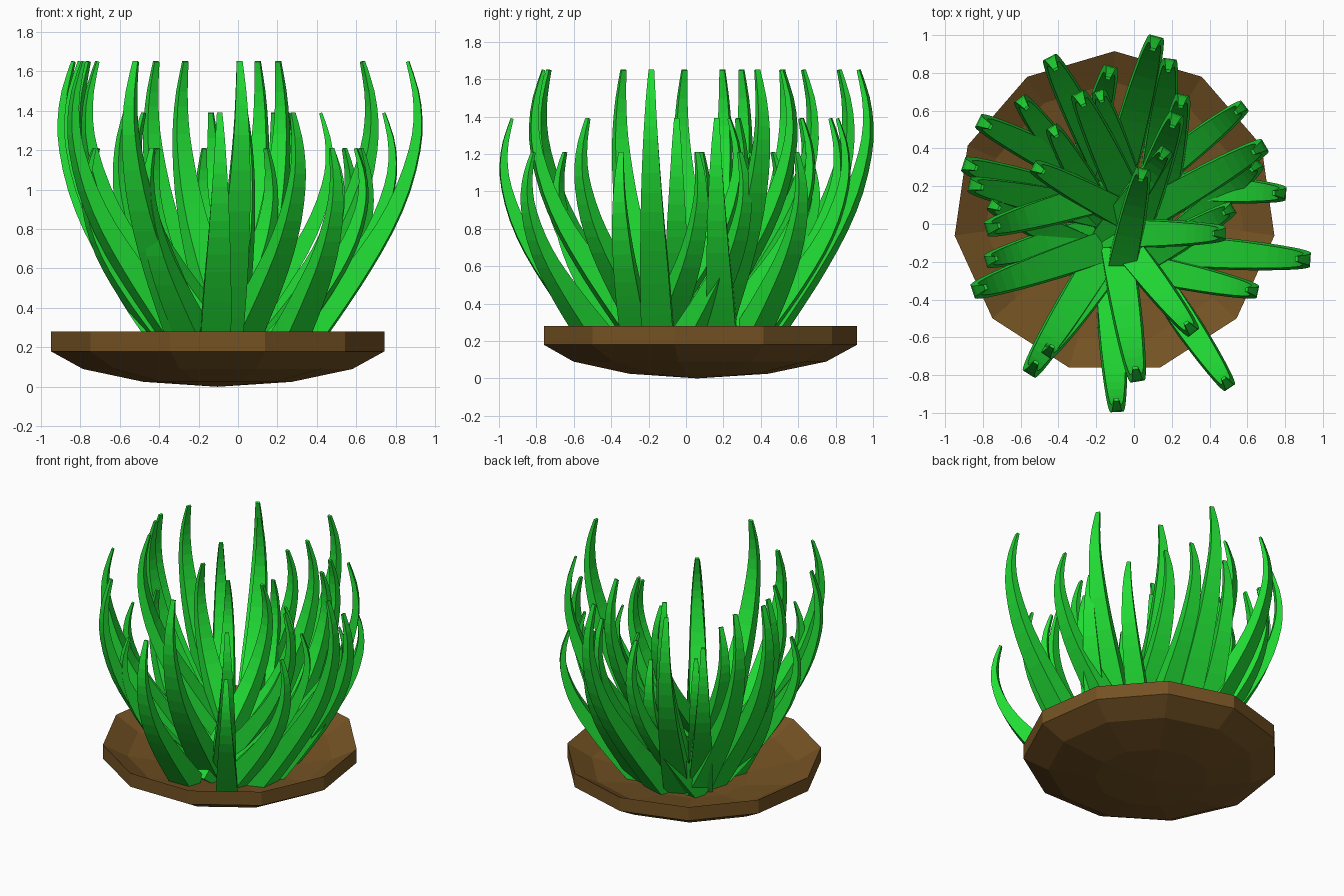
import bpy, bmesh
from math import sin, cos, pi, radians
from mathutils import Vector

if "Cube" in bpy.data.objects:
    bpy.data.objects.remove(bpy.data.objects["Cube"])


def material(name, rgb):
    m = bpy.data.materials.new(name)
    m.diffuse_color = (*rgb, 1)
    m.use_nodes = True
    m.node_tree.nodes["Principled BSDF"].inputs["Base Color"].default_value = m.diffuse_color
    return m


def finish(bm, name, mat):
    bmesh.ops.recalc_face_normals(bm, faces=bm.faces)
    me = bpy.data.meshes.new(name)
    bm.to_mesh(me)
    bm.free()
    ob = bpy.data.objects.new(name, me)
    bpy.context.collection.objects.link(ob)
    me.materials.append(mat)
    return ob


def loft(bm, rings):
    for a, b in zip(rings, rings[1:]):
        n = len(a)
        for i in range(n):
            bm.faces.new((a[i], a[(i + 1) % n], b[(i + 1) % n], b[i]))


green = material("leaf_green", (0.015, 0.72, 0.035))
brown = material("soil_brown", (0.175, 0.085, 0.017))

# Shallow soil dish: eleven-sided shell, 0.1 thick
CX, CY, SIDES = -0.103, 0.06, 11
shell = [(0.38, 0.025), (0.69, 0.09), (0.855, 0.18)]
profile = shell + [(r, z + 0.1) for r, z in reversed(shell)]
bm = bmesh.new()
rings = [[bm.verts.new((CX + r * sin(2 * pi * i / SIDES), CY + r * cos(2 * pi * i / SIDES), z))
          for i in range(SIDES)] for r, z in profile]
loft(bm, rings)
for ring, z in ((rings[0], 0.0), (rings[-1], 0.1)):
    c = bm.verts.new((CX, CY, z))
    for i in range(SIDES):
        bm.faces.new((ring[i], ring[(i + 1) % SIDES], c))
finish(bm, "soil_dish", brown)

# Blade path: (offset from outermost reach, height, width, inward thickness)
KEYS = [Vector(k) for k in (
    (-0.65, 0.10, 0.175, 0.15), (-0.52, 0.28, 0.17, 0.13), (-0.40, 0.45, 0.16, 0.11),
    (-0.30, 0.60, 0.15, 0.095), (-0.18, 0.80, 0.13, 0.075), (-0.09, 1.00, 0.11, 0.06),
    (-0.035, 1.20, 0.088, 0.045), (-0.02, 1.35, 0.07, 0.035), (-0.035, 1.50, 0.052, 0.025),
    (-0.078, 1.65, 0.03, 0.012))]


def refine(keys):
    """Insert a smooth midpoint between neighbouring keys."""
    out = []
    for i in range(len(keys) - 1):
        a, b = keys[i], keys[i + 1]
        p, q = keys[max(i - 1, 0)], keys[min(i + 2, len(keys) - 1)]
        out += [a, (a + b) * 0.5625 - (p + q) * 0.0625]
    return out + [keys[-1]]


PATH = refine(KEYS)
# Four-sided section: (across, outward, thickness share)
SECTION = [(-0.5, 0.2, 0), (-0.46, 0, -0.8), (0.46, 0, -0.8), (0.5, 0.2, 0)]


def blade(name, x, y, azimuth, height):
    s = (height - 0.1) / 1.55
    su = 0.3 + 0.7 * s
    d = Vector((cos(radians(azimuth)), sin(radians(azimuth)), 0))
    side = Vector((-d.y, d.x, 0))
    pts = [Vector((x, y, 0.1)) + d * (k[0] * su) + Vector((0, 0, (k[1] - 0.1) * s)) for k in PATH]
    bm = bmesh.new()
    rings = []
    for i, p in enumerate(pts):
        t = (pts[min(i + 1, len(pts) - 1)] - pts[max(i - 1, 0)]).normalized()
        n = side.cross(t)
        w, th = PATH[i][2] * (0.5 + 0.5 * s), PATH[i][3]
        rings.append([bm.verts.new(p + side * (a * w) + n * (b * w + c * th)) for a, b, c in SECTION])
    loft(bm, rings)
    bm.faces.new(rings[0])
    bm.faces.new(rings[-1])
    finish(bm, name, green)


# Blades by size: outermost reach x, y and lean direction in degrees
TALL = [(0.12, 1.0, 75), (-0.45, 0.89, 117), (-0.30, 0.70, 115), (0.23, 0.59, 70),
        (-0.83, 0.55, 153), (0.70, 0.42, 30), (0.94, -0.19, -4), (0.02, -0.84, -81),
        (-0.56, -0.80, 238), (-0.86, -0.36, 199), (-0.79, -0.03, 196),
        (-0.88, 0.21, 168), (-0.91, 0.32, 162)]
MEDIUM = [(-0.09, -1.0, -87), (0.32, -0.58, -52), (0.49, -0.05, 0), (0.81, 0.16, -4),
          (0.19, 0.88, 83), (0.26, 0.69, 79), (-0.61, 0.67, 127), (0.05, 0.30, 78),
          (-0.54, 0.31, 152), (-0.12, 0.84, 75)]
SHORT = [(0.51, -0.87, -56), (-0.47, -0.70, 235), (0.66, -0.36, -12), (0.67, 0.33, 42),
         (0.59, 0.63, 38), (0.53, 0.09, 30), (0.18, 0.40, 55), (-0.19, 0.71, 108),
         (-0.44, 0.52, 120), (-0.79, -0.20, 196), (-0.77, 0.11, 155)]
for label, group, height in (("tall", TALL, 1.65), ("medium", MEDIUM, 1.39), ("short", SHORT, 1.21)):
    for i, (x, y, az) in enumerate(group):
        blade(f"{label}_blade_{i + 1}", x, y, az, height)
